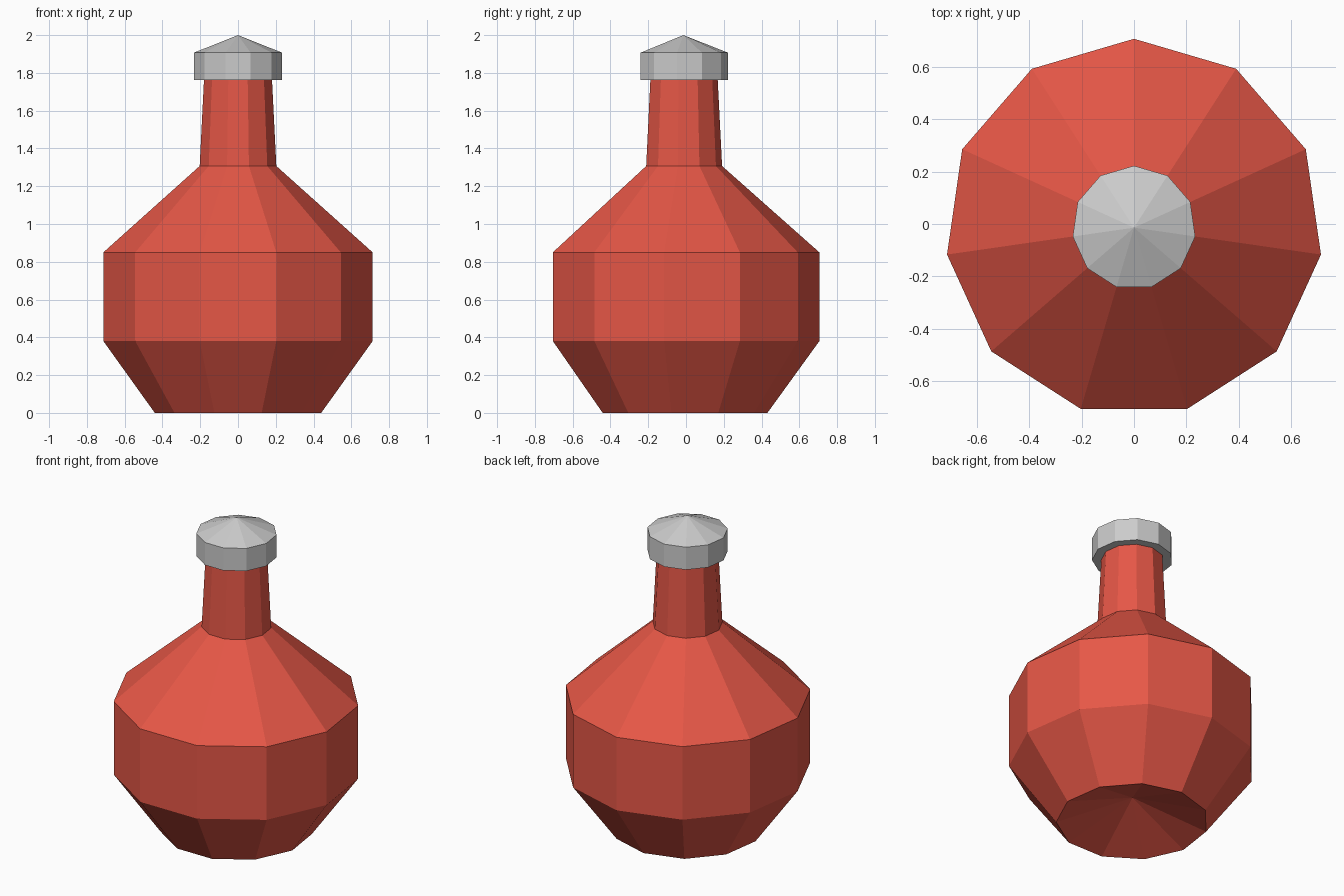
import bpy, bmesh
from math import sin, cos, pi

if "Cube" in bpy.data.objects:
    bpy.data.objects.remove(bpy.data.objects["Cube"])

SIDES = 11
CENTRE_Y = -0.014


def lathe(name, profile, colour=None):
    """Spin (radius, z) points into a flat-faced solid; radius 0 makes a tip."""
    bm = bmesh.new()
    rings = []
    for r, z in profile:
        count = SIDES if r > 0 else 1
        rings.append([bm.verts.new((r * sin(2 * pi * i / SIDES),
                                    CENTRE_Y + r * cos(2 * pi * i / SIDES), z))
                      for i in range(count)])
    for low, high in zip(rings, rings[1:]):
        for i in range(SIDES):
            j = (i + 1) % SIDES
            if len(low) == 1:
                bm.faces.new((low[0], high[i], high[j]))
            elif len(high) == 1:
                bm.faces.new((low[i], low[j], high[0]))
            else:
                bm.faces.new((low[i], low[j], high[j], high[i]))
    bmesh.ops.recalc_face_normals(bm, faces=bm.faces)
    mesh = bpy.data.meshes.new(name)
    bm.to_mesh(mesh)
    bm.free()
    obj = bpy.data.objects.new(name, mesh)
    bpy.context.collection.objects.link(obj)
    if colour:
        mat = bpy.data.materials.new(name + "_colour")
        mat.diffuse_color = colour
        mat.use_nodes = True
        mat.node_tree.nodes["Principled BSDF"].inputs["Base Color"].default_value = mat.diffuse_color
        mesh.materials.append(mat)
    return obj


# Red bottle: hollowed base, faceted belly, shoulder and tapering neck
lathe("bottle", [(0, 0.16), (0.445, 0), (0.72, 0.38), (0.72, 0.85),
                 (0.205, 1.307), (0.182, 1.762), (0, 1.762)],
      (0.79, 0.095, 0.062, 1))

# Grey stopper cap with a low pointed top
lathe("cap", [(0, 1.762), (0.236, 1.762), (0.236, 1.907), (0, 2.0)])
